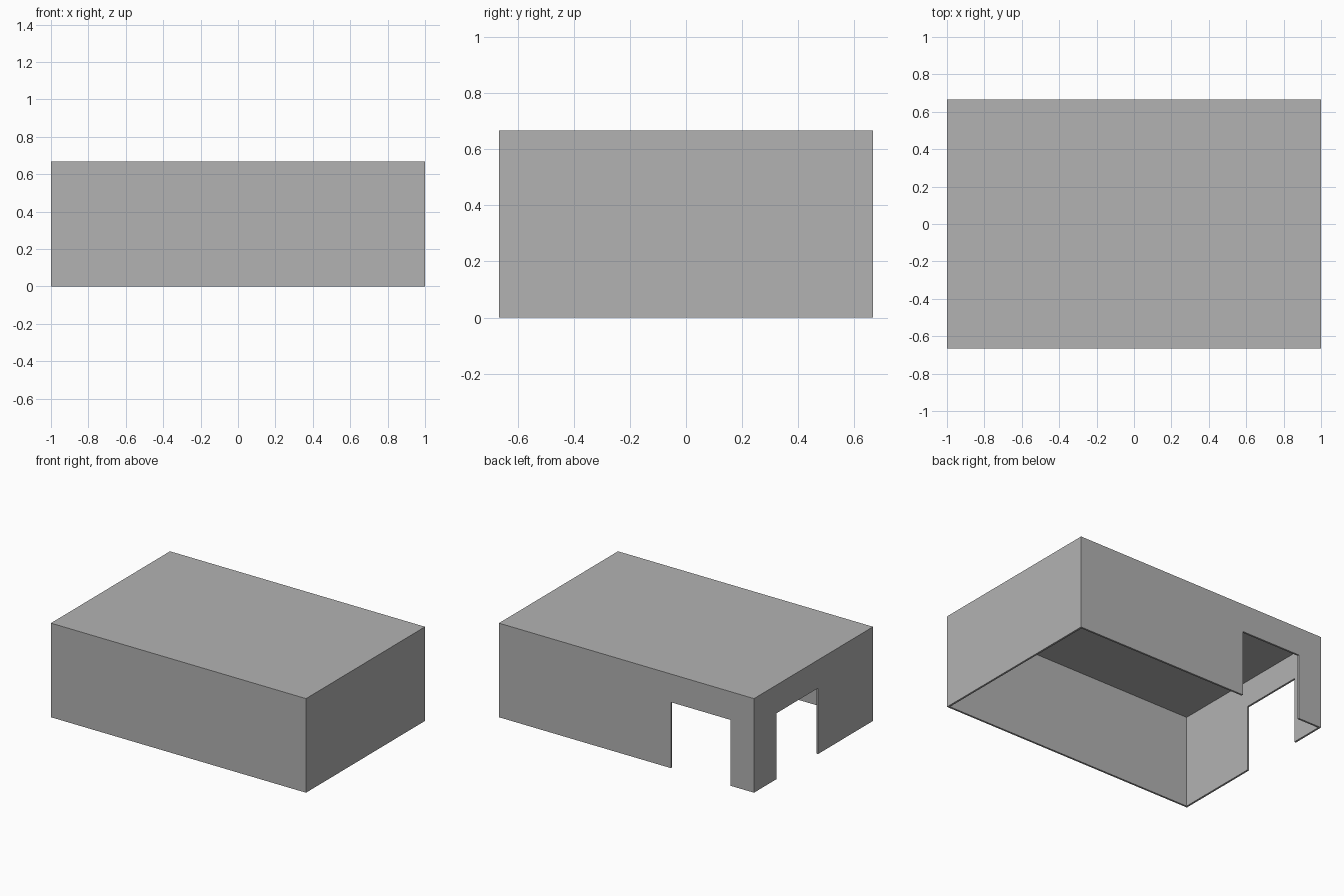
import bpy
import bmesh
from mathutils import Matrix, Vector

default = bpy.data.objects.get("Cube")
if default:
    bpy.data.objects.remove(default, do_unlink=True)

LENGTH, WIDTH, HEIGHT = 2.0, 1.333, 0.667
WALL = 0.0133
DOOR = 0.467

grey = bpy.data.materials.new("plain_grey")
grey.use_nodes = True
colour = (0.448, 0.448, 0.448, 1.0)
grey.diffuse_color = colour
grey.node_tree.nodes["Principled BSDF"].inputs["Base Color"].default_value = colour


def make_box(name, low, high):
    """Axis-aligned box between two corners."""
    low, high = Vector(low), Vector(high)
    bm = bmesh.new()
    place = Matrix.Translation((low + high) / 2) @ Matrix.Diagonal((*(high - low), 1))
    bmesh.ops.create_cube(bm, size=1, matrix=place)
    mesh = bpy.data.meshes.new(name)
    bm.to_mesh(mesh)
    bm.free()
    mesh.materials.append(grey)
    obj = bpy.data.objects.new(name, mesh)
    bpy.context.collection.objects.link(obj)
    return obj


# Outer cover
hx, hy = LENGTH / 2, WIDTH / 2
cover = make_box("box_cover", (-hx, -hy, 0), (hx, hy, HEIGHT))

# Hollow interior, and one doorway in the back wall and one in the end wall
door_x, door_y = -0.816, -0.05
cutters = [
    make_box("interior_cutter", (-hx + WALL, -hy + WALL, -0.1),
             (hx - WALL, hy - WALL, HEIGHT - WALL)),
    make_box("back_door_cutter", (door_x, hy - 0.1, -0.2),
             (door_x + DOOR, hy + 0.1, DOOR)),
    make_box("end_door_cutter", (-hx - 0.1, door_y, -0.2),
             (-hx + 0.1, door_y + DOOR, DOOR)),
]
for cutter in cutters:
    cutter.hide_render = True
    cut = cover.modifiers.new(cutter.name, "BOOLEAN")
    cut.operation = "DIFFERENCE"
    cut.solver = "EXACT"
    cut.object = cutter

# Bake the cuts and drop the cutters
bpy.context.view_layer.update()
graph = bpy.context.evaluated_depsgraph_get()
baked = bpy.data.meshes.new_from_object(cover.evaluated_get(graph))
cover.modifiers.clear()
cover.data = baked
for cutter in cutters:
    bpy.data.objects.remove(cutter, do_unlink=True)
